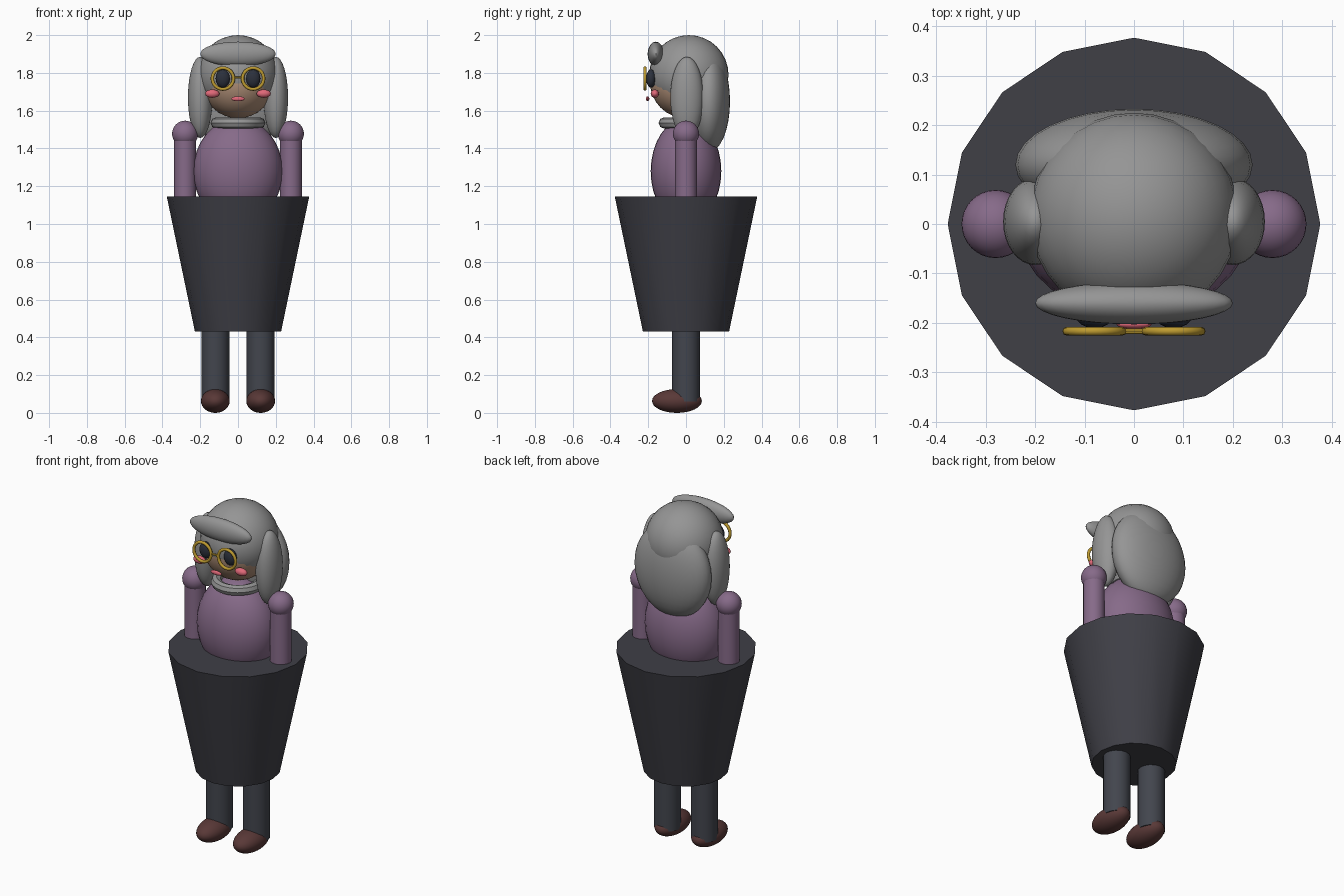
import bpy, math
from mathutils import Vector

cube = bpy.data.objects.get("Cube")
if cube:
    bpy.data.objects.remove(cube, do_unlink=True)


def material(name, *rgb):
    m = bpy.data.materials.new(name)
    m.use_nodes = True
    m.diffuse_color = (*rgb, 1)
    m.node_tree.nodes["Principled BSDF"].inputs["Base Color"].default_value = (*rgb, 1)
    return m


grey = material("hair grey", 0.30, 0.30, 0.30)
skin = material("skin", 0.44, 0.28, 0.19)
purple = material("jumper purple", 0.24, 0.145, 0.25)
charcoal = material("skirt charcoal", 0.05, 0.05, 0.062)
slate = material("stocking slate", 0.055, 0.06, 0.075)
brown = material("shoe brown", 0.10, 0.04, 0.038)
gold = material("gold", 0.52, 0.33, 0.03)
dark = material("eye dark", 0.025, 0.03, 0.045)
pink = material("pink", 0.75, 0.14, 0.19)


def finish(name, mat, angle=40):
    ob = bpy.context.object
    ob.name = ob.data.name = name
    ob.data.materials.append(mat)
    bpy.ops.object.transform_apply(location=False, rotation=True, scale=True)
    bpy.ops.object.shade_smooth_by_angle(angle=math.radians(angle))
    return ob


def ball(name, mat, loc, radii, segs=32, rings=16):
    bpy.ops.mesh.primitive_uv_sphere_add(segments=segs, ring_count=rings, radius=1,
                                         location=loc, scale=radii)
    return finish(name, mat)


def tube(name, mat, start, end, r1, r2=None, sides=16, turn=0):
    a, b = Vector(start), Vector(end)
    bpy.ops.mesh.primitive_cone_add(vertices=sides, radius1=r1, radius2=r2 or r1,
                                    depth=(b - a).length, location=(a + b) / 2,
                                    rotation=(b - a).to_track_quat("Z", "Y").to_euler())
    return finish(name, mat)


def ring(name, mat, loc, major, minor, rot=(0, 0, 0), segs=32, sides=8, angle=50):
    bpy.ops.mesh.primitive_torus_add(location=loc, rotation=rot, major_radius=major,
                                     minor_radius=minor, major_segments=segs,
                                     minor_segments=sides)
    return finish(name, mat, angle)


# Clothes and body
tube("skirt", charcoal, (0, 0, 0.43), (0, 0, 1.145), 0.228, 0.377)
ball("torso", purple, (0, 0, 1.28), (0.237, 0.187, 0.28))
ring("collar", grey, (0, 0, 1.535), 0.115, 0.03, angle=30)

# Head and face
ball("head", skin, (0, 0, 1.75), (0.19, 0.19, 0.19))
ball("mouth", pink, (0, -0.203, 1.663), (0.036, 0.009, 0.013), 16, 8)
tube("glasses_bridge", gold, (-0.025, -0.217, 1.775), (0.025, -0.217, 1.775), 0.006, sides=8)

# Hair
ball("hair_cap", grey, (0, 0.015, 1.79), (0.212, 0.21, 0.21))
ball("back_hair", grey, (0, 0.12, 1.65), (0.24, 0.113, 0.27))
ball("fringe", grey, (0, -0.16, 1.9), (0.2, 0.043, 0.065))

# Paired parts
for side, s in (("left", 1), ("right", -1)):
    ball(side + "_shoulder", purple, (s * 0.28, 0, 1.478), (0.069, 0.069, 0.069))
    tube(side + "_arm", purple, (s * 0.28, 0, 1.1), (s * 0.28, 0, 1.478), 0.058)
    tube(side + "_leg", slate, (s * 0.12, 0, 0.06), (s * 0.12, 0, 0.46), 0.074)
    ball(side + "_shoe", brown, (s * 0.12, -0.048, 0.063), (0.076, 0.132, 0.063))
    ball(side + "_hair_lock", grey, (s * 0.2, 0.005, 1.67), (0.065, 0.088, 0.215))
    ball(side + "_eye", dark, (s * 0.08, -0.185, 1.77), (0.038, 0.026, 0.048), 16, 12)
    ball(side + "_cheek", pink, (s * 0.136, -0.165, 1.69), (0.038, 0.022, 0.022), 16, 8)
    ring(side + "_glasses_rim", gold, (s * 0.08, -0.217, 1.77), 0.056, 0.009,
         (math.pi / 2, 0, 0))
